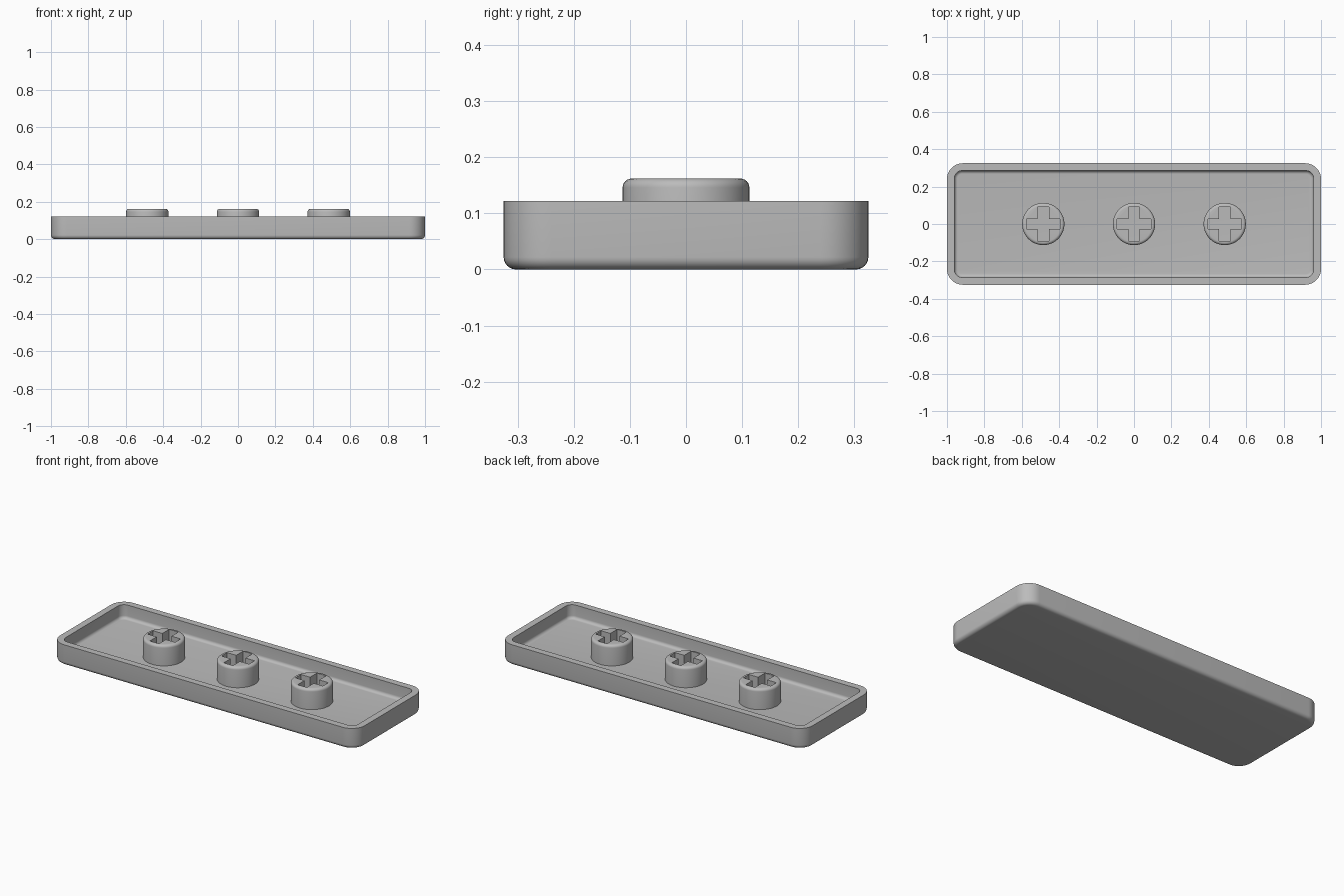
import bpy
import bmesh
from math import sin, cos, pi, radians

cube = bpy.data.objects.get("Cube")
if cube:
    bpy.data.objects.remove(cube, do_unlink=True)

grey = bpy.data.materials.new("plain grey")
grey.use_nodes = True
grey.diffuse_color = (0.5, 0.5, 0.5, 1)
bsdf = next(n for n in grey.node_tree.nodes if n.type == "BSDF_PRINCIPLED")
bsdf.inputs["Base Color"].default_value = (0.5, 0.5, 0.5, 1)

HX, HY = 1.0, 0.325          # tray half sizes
RIM, FLOOR, TOP = 0.122, 0.04, 0.162
WALL = 0.04


def ring(hx, hy, r, z, steps):
    """Rounded rectangle outline at height z."""
    pts = []
    for q, (sx, sy) in enumerate([(1, 1), (-1, 1), (-1, -1), (1, -1)]):
        for i in range(steps + 1):
            a = (q + i / steps) * pi / 2
            pts.append((sx * (hx - r) + r * cos(a), sy * (hy - r) + r * sin(a), z))
    return pts


def loft(name, rings):
    """Skin a stack of outlines and cap both ends."""
    bm = bmesh.new()
    loops = [[bm.verts.new(p) for p in pts] for pts in rings]
    n = len(loops[0])
    for low, high in zip(loops, loops[1:]):
        for i in range(n):
            j = (i + 1) % n
            bm.faces.new((low[i], low[j], high[j], high[i]))
    bm.faces.new(loops[0][::-1])
    bm.faces.new(loops[-1])
    bmesh.ops.remove_doubles(bm, verts=bm.verts, dist=0.00001)
    bmesh.ops.recalc_face_normals(bm, faces=bm.faces)
    mesh = bpy.data.meshes.new(name)
    bm.to_mesh(mesh)
    bm.free()
    mesh.materials.append(grey)
    obj = bpy.data.objects.new(name, mesh)
    bpy.context.collection.objects.link(obj)
    return obj


def smooth(obj):
    bpy.ops.object.select_all(action="DESELECT")
    obj.select_set(True)
    bpy.context.view_layer.objects.active = obj
    bpy.ops.object.shade_smooth_by_angle(angle=radians(35))


def quarter(count=6):
    return [i / count * pi / 2 for i in range(count + 1)]


# Tray: rounded base edge, straight wall, flat rim, filleted inside floor
f, g = 0.022, 0.018
rings = []
for a in quarter():
    inset = f * (1 - sin(a))
    rings.append(ring(HX - inset, HY - inset, 0.085 - inset, f * (1 - cos(a)), 10))
rings.append(ring(HX, HY, 0.085, RIM, 10))
for a in [None] + quarter():
    inset = WALL if a is None else WALL + g * (1 - cos(a))
    z = RIM if a is None else FLOOR + g * (1 - sin(a))
    rings.append(ring(HX - inset, HY - inset, 0.08 - inset, z, 10))
smooth(loft("tray", rings))

# Cross-shaped cutter for the post sockets
ARM, HALF_X, HALF_Y = 0.09, 0.03, 0.026
corner = [(ARM, HALF_Y), (HALF_X, HALF_Y), (HALF_X, ARM)]
outline = []
for sx, sy in [(1, 1), (-1, 1), (-1, -1), (1, -1)]:
    pts = corner if sx * sy > 0 else corner[::-1]
    outline += [(sx * x, sy * y) for x, y in pts]
cutter = loft("socket_cutter", [[(x, y, z) for x, y in outline] for z in (0, 0.2)])
cutter.hide_render = True

# Posts: round, softened at the top, with a cross socket
R, b = 0.113, 0.016
for name, x in [("right_post", -0.485), ("middle_post", 0), ("left_post", 0.485)]:
    rings = [ring(R, R, R, FLOOR - 0.01, 12)]
    for a in quarter():
        r = R - b * (1 - cos(a))
        rings.append(ring(r, r, r, TOP - b + b * sin(a), 12))
    post = loft(name, rings)
    post.location.x = x
    cutter.location.x = x
    socket = post.modifiers.new("socket", "BOOLEAN")
    socket.operation = "DIFFERENCE"
    socket.solver = "EXACT"
    socket.object = cutter
    bpy.ops.object.select_all(action="DESELECT")
    post.select_set(True)
    bpy.context.view_layer.objects.active = post
    bpy.context.view_layer.update()
    bpy.ops.object.modifier_apply(modifier=socket.name)
    smooth(post)

bpy.data.objects.remove(cutter, do_unlink=True)
